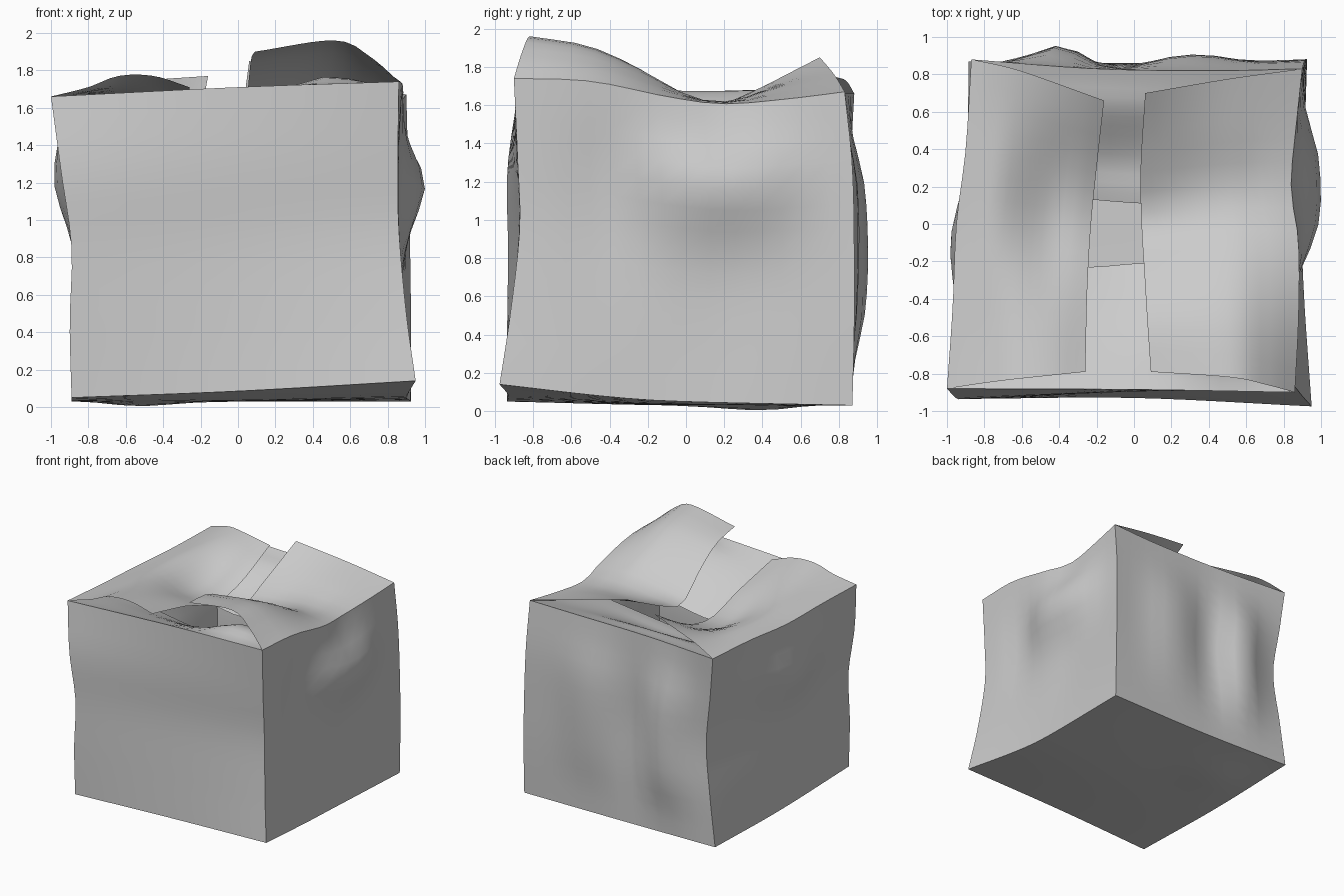
import bpy, bmesh, math
from mathutils import Vector

if "Cube" in bpy.data.objects:
    bpy.data.objects.remove(bpy.data.objects["Cube"])

N = 14  # segments along each crease


def curve(*pts):
    """Smooth curve through pts, resampled evenly to N + 1 points."""
    p = [Vector(q) for q in pts]
    p = [2 * p[0] - p[1]] + p + [2 * p[-1] - p[-2]]
    fine = []
    for i in range(1, len(p) - 2):
        a, b, c, d = p[i - 1:i + 3]
        for k in range(16):
            t = k / 16
            fine.append(0.5 * (2 * b + (c - a) * t + (2 * a - 5 * b + 4 * c - d) * t * t
                               + (3 * b - a - 3 * c + d) * t ** 3))
    fine.append(p[-2])
    lens = [0]
    for a, b in zip(fine, fine[1:]):
        lens.append(lens[-1] + (b - a).length)
    out, j = [], 0
    for i in range(N + 1):
        s = lens[-1] * i / N
        while j < len(fine) - 2 and lens[j + 1] < s:
            j += 1
        out.append(fine[j].lerp(fine[j + 1], (s - lens[j]) / (lens[j + 1] - lens[j])))
    return out


def patch(bm, low, high, left, right, dents=()):
    """Sheet spanning four edge curves; dents are (centre, offset, spread)."""
    grid = []
    for j in range(N + 1):
        v, row = j / N, []
        for i in range(N + 1):
            u = i / N
            q = low[i].lerp(high[i], v) + left[j].lerp(right[j], u)
            q = q - low[0].lerp(low[N], u).lerp(high[0].lerp(high[N], u), v)
            fade = min(1, 4 * u, 4 - 4 * u) * min(1, 4 * v, 4 - 4 * v)
            move = Vector()
            for c, off, spread in dents:
                e = sum(((q[k] - c[k]) / spread[k]) ** 2 for k in range(3) if spread[k])
                move += Vector(off) * math.exp(-e) * fade
            row.append(bm.verts.new(q + move))
        grid.append(row)
    for j in range(N):
        for i in range(N):
            bm.faces.new((grid[j][i], grid[j][i + 1], grid[j + 1][i + 1], grid[j + 1][i]))


def finish(name, bm, upward):
    bmesh.ops.remove_doubles(bm, verts=bm.verts, dist=0.0005)
    if upward:
        bm.normal_update()
        if sum(f.normal.z for f in bm.faces) < 0:
            bmesh.ops.reverse_faces(bm, faces=bm.faces)
    else:
        bmesh.ops.recalc_face_normals(bm, faces=bm.faces)
    mesh = bpy.data.meshes.new(name)
    bm.to_mesh(mesh)
    bm.free()
    ob = bpy.data.objects.new(name, mesh)
    bpy.context.collection.objects.link(ob)
    bpy.ops.object.select_all(action='DESELECT')
    ob.select_set(True)
    bpy.context.view_layer.objects.active = ob
    bpy.ops.object.shade_smooth_by_angle(angle=math.radians(40))


# Upright corner creases, bottom to top
FL = curve((-.89, -.935, .05), (-.9, -.935, .45), (-.89, -.93, .85), (-.945, -.935, 1.25), (-1, -.88, 1.66))
FR = curve((.95, -.975, .14), (.9, -.92, .5), (.86, -.87, .95), (.855, -.88, 1.3), (.86, -.9, 1.74))
BR = curve((.925, .87, .03), (.925, .88, .45), (.92, .88, .85), (.91, .87, 1.28), (.9, .83, 1.67))
BL = curve((-.885, .87, .045), (-.83, .86, .45), (-.78, .84, .88), (-.83, .86, 1.3), (-.87, .88, 1.66))

# Bottom and top creases
bot_f = curve(FL[0], (0, -.93, .085), FR[0])
bot_b = curve(BL[0], (0, .86, .03), BR[0])
bot_l = curve(FL[0], (-.89, 0, .03), BL[0])
bot_r = curve(FR[0], (.91, -.4, .075), (.9, 0, .05), BR[0])
top_f = curve(FL[N], (0, -.885, 1.71), FR[N])
top_b = curve(BL[N], (-.2, .83, 1.66), (.45, .82, 1.66), BR[N])
top_l = curve(FL[N], (-.97, -.45, 1.65), (-.95, 0, 1.64), (-.9, .4, 1.65), BL[N])
top_r = curve(FR[N], (.88, -.5, 1.725), (.88, -.1, 1.645), (.84, .2, 1.607), (.87, .55, 1.635), BR[N])

# Crumpled walls and floor
bm = bmesh.new()
patch(bm, bot_f, top_f, FL, FR)
patch(bm, bot_b, top_b, BL, BR, [((-.46, 0, .87), (0, .14, 0), (.26, 0, .6)),
                                 ((-.12, 0, .87), (0, -.04, 0), (.15, 0, .6)),
                                 ((.3, 0, .95), (0, .06, 0), (.28, 0, .6))])
patch(bm, bot_l, top_l, FL, BL, [((0, -.1, 1.2), (-.09, 0, 0), (0, .35, .35))])
patch(bm, bot_r, top_r, FR, BR, [((0, .2, 1.23), (.155, 0, 0), (0, .42, .32)),
                                 ((0, -.4, 1.2), (-.05, 0, 0), (0, .22, .45))])
patch(bm, bot_f, bot_b, bot_l, bot_r, [((-.64, .43, 0), (0, 0, -.04), (.3, .3, 0))])
finish("carton_body", bm, False)


def flap(name, hinge, side_a, side_b, free, dents=()):
    bm = bmesh.new()
    patch(bm, hinge, curve(side_a[-1], *free, side_b[-1]),
          curve(hinge[0], *side_a), curve(hinge[N], *side_b), dents)
    finish(name, bm, True)


# Outer flaps, curling up at their ends
flap("right_flap", top_r,
     [(.71, -.86, 1.87), (.52, -.82, 1.96), (.09, -.79, 1.9)],
     [(.5, .775, 1.76), (.06, .7, 1.85)],
     [(.07, -.5, 1.86), (.055, -.25, 1.72), (.04, 0, 1.55), (.035, .3, 1.65)],
     [((.45, .2, 0), (0, 0, -.035), (.35, .22, 0))])
flap("left_flap", top_l,
     [(-.8, -.85, 1.71), (-.64, -.83, 1.77), (-.45, -.81, 1.77), (-.26, -.79, 1.71)],
     [(-.68, .84, 1.725), (-.52, .79, 1.745), (-.16, .66, 1.77)],
     [(-.25, -.35, 1.61), (-.23, 0, 1.5), (-.2, .3, 1.56)],
     [((-.44, .1, 0), (0, 0, -.05), (.18, .45, 0)),
      ((-.77, .1, 0), (0, 0, .04), (.15, .45, 0))])

# Inner flaps, sagging into the carton
flap("front_flap", top_f,
     [(-.93, -.55, 1.58), (-.86, -.25, 1.49)],
     [(.83, -.55, 1.69), (.8, -.2, 1.55)],
     [(-.23, -.23, 1.38), (.05, -.21, 1.38)],
     [((.57, -.65, 0), (0, 0, .12), (.3, .25, 0))])
flap("back_flap", top_b,
     [(-.85, .5, 1.57), (-.82, .18, 1.48)],
     [(.85, .5, 1.56), (.8, .08, 1.47)],
     [(-.22, .13, 1.4), (.04, .11, 1.4)],
     [((-.1, .32, 0), (0, 0, -.035), (.5, .18, 0)),
      ((-.1, .65, 0), (0, 0, .03), (.5, .15, 0))])
